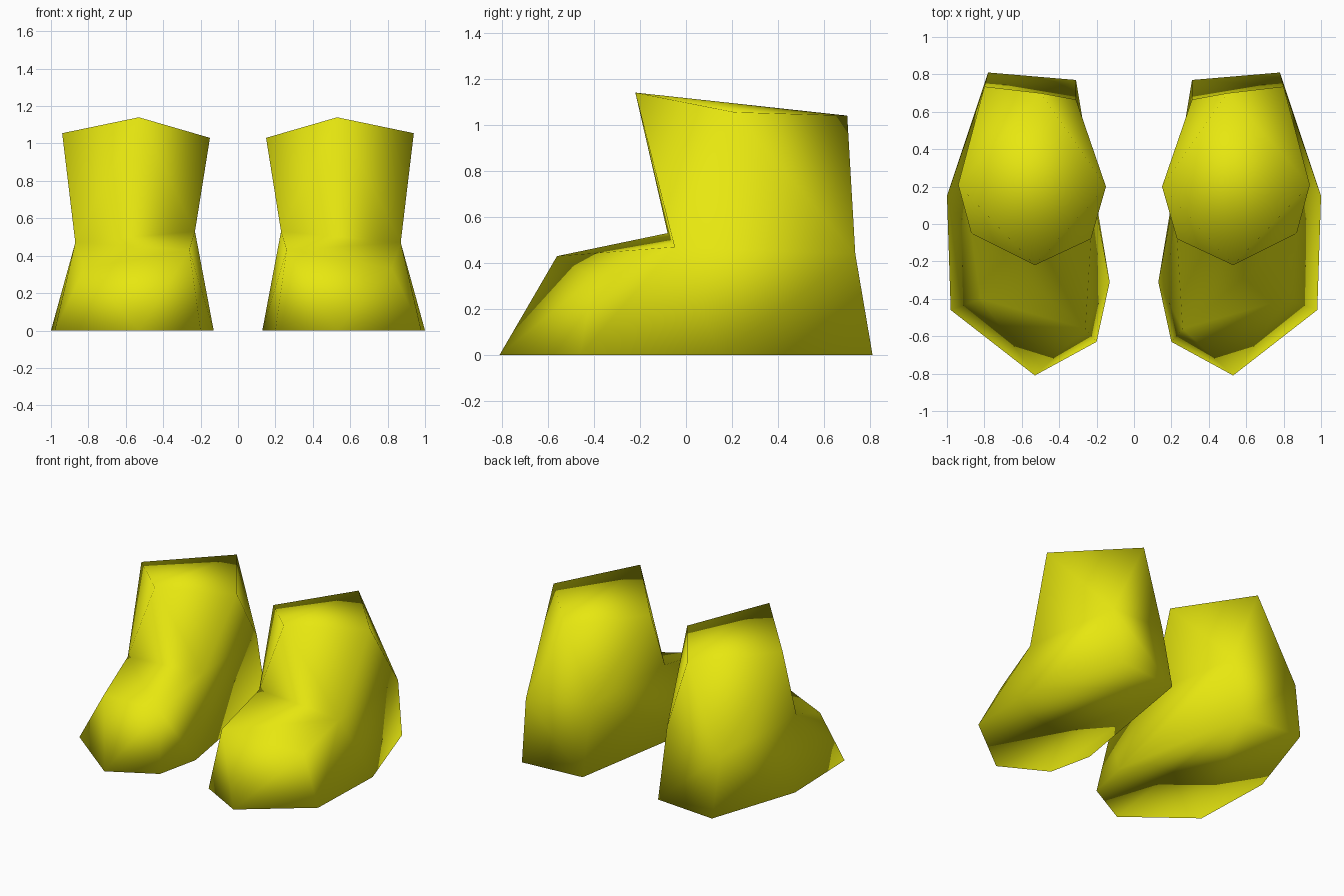
import bpy, bmesh

if "Cube" in bpy.data.objects:
    bpy.data.objects.remove(bpy.data.objects["Cube"])

yellow = bpy.data.materials.new("boot yellow")
yellow.diffuse_color = (0.8, 0.8, 0.005, 1)
yellow.use_nodes = True
yellow.node_tree.nodes["Principled BSDF"].inputs["Base Color"].default_value = yellow.diffuse_color

# Rings of one boot, from the ground up
sole = [(.53, -.81, 0), (.98, -.46, 0), (1.0, .15, 0), (.78, .81, 0),
        (.31, .77, 0), (.13, -.31, 0), (.20, -.63, 0)]
toe_top = [(.26, -.56, .43), (.82, -.40, .335)]
ankle = [(.23, -.08, .53), (.87, -.05, .47), (.80, .735, .44), (.31, .665, .50)]
cuff = [(.53, -.22, 1.14), (.94, .21, 1.055), (.50, .70, 1.04), (.15, .20, 1.03)]


def add_hull(bm, outline):
    """Wrap a convex part around the ankle ring, left open at that ring."""
    ring = [bm.verts.new(p) for p in ankle]
    rest = [bm.verts.new(p) for p in outline]
    bmesh.ops.convex_hull(bm, input=ring + rest)
    inside = [f for f in bm.faces if all(v in ring for v in f.verts)]
    bmesh.ops.delete(bm, geom=inside, context='FACES')


def make_boots(name, inset, flip):
    """Make a mirrored pair; inset shrinks the shell, flip turns it inward."""
    bm = bmesh.new()
    add_hull(bm, sole + toe_top)   # foot
    add_hull(bm, cuff)             # shaft
    bmesh.ops.remove_doubles(bm, verts=bm.verts[:], dist=0.001)
    bmesh.ops.recalc_face_normals(bm, faces=bm.faces[:])
    bm.normal_update()
    moves = [(v, v.normal * inset) for v in bm.verts]
    for v, move in moves:
        v.co -= move
    if flip:
        bmesh.ops.reverse_faces(bm, faces=bm.faces[:])
    for f in bm.faces:
        f.smooth = True
    mesh = bpy.data.meshes.new(name)
    bm.to_mesh(mesh)
    bm.free()
    mesh.materials.append(yellow)
    obj = bpy.data.objects.new(name, mesh)
    bpy.context.collection.objects.link(obj)
    mirror = obj.modifiers.new("other boot", 'MIRROR')
    mirror.use_axis[0] = True
    mirror.use_mirror_merge = False


make_boots("boots", 0.06, False)            # solid boots
make_boots("boot_outline_shell", 0.0, True)  # inward-facing outer shell
